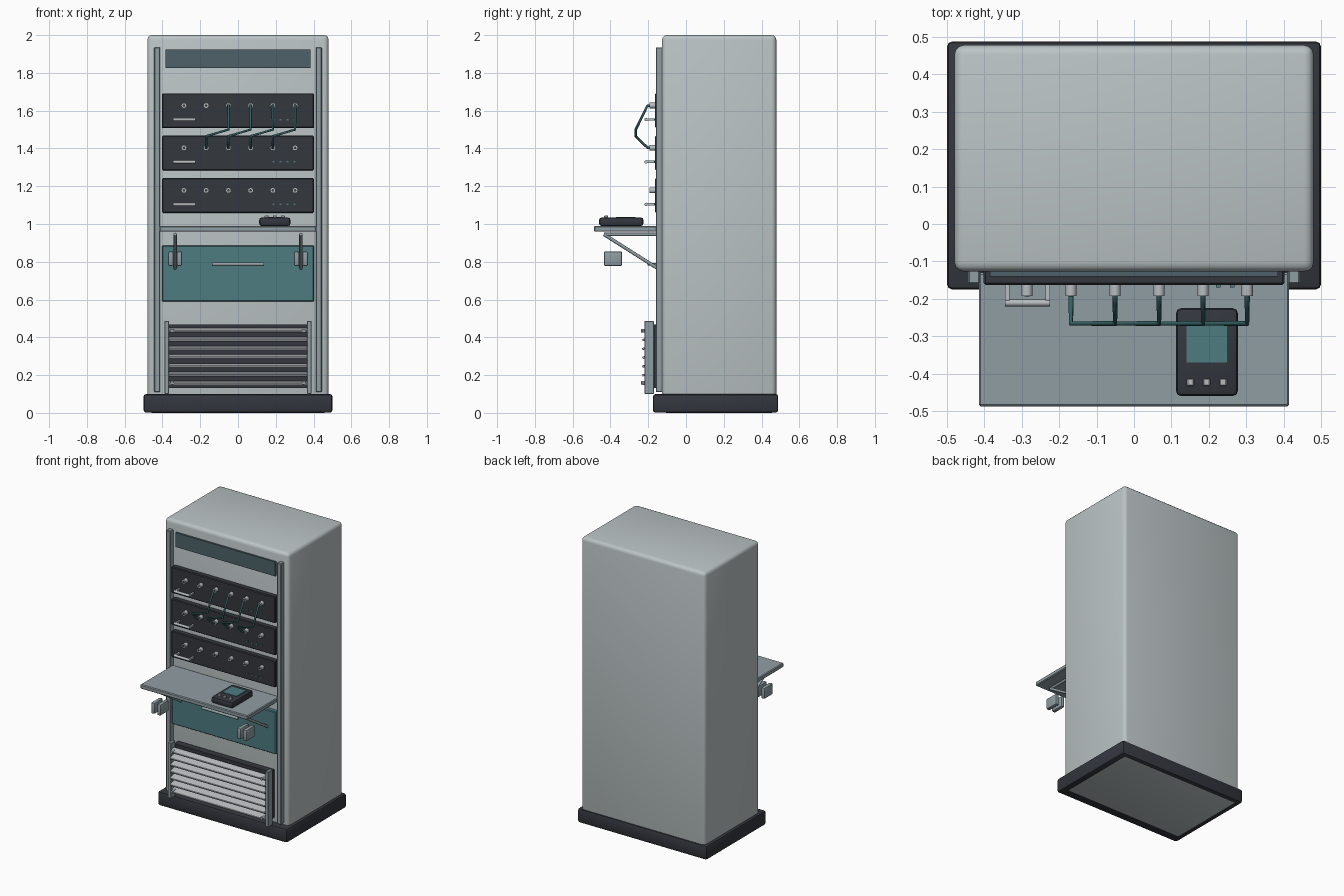
import bpy, math
from mathutils import Vector

if "Cube" in bpy.data.objects:
    bpy.data.objects.remove(bpy.data.objects["Cube"])


def mat(name, r, g, b):
    m = bpy.data.materials.new(name)
    m.diffuse_color = (r, g, b, 1)
    m.use_nodes = True
    m.node_tree.nodes["Principled BSDF"].inputs["Base Color"].default_value = m.diffuse_color
    return m


PALE = mat("pale_grey", 0.50, 0.55, 0.56)
STEEL = mat("blue_grey_steel", 0.28, 0.34, 0.37)
DARK = mat("charcoal", 0.033, 0.038, 0.048)
TEAL = mat("teal", 0.075, 0.20, 0.22)
SLATE = mat("slate", 0.075, 0.12, 0.14)
CABLE = mat("dark_teal", 0.035, 0.12, 0.125)
METAL = mat("light_metal", 0.48, 0.51, 0.53)


def finish(ob, name, material):
    ob.name = name
    ob.data.materials.clear()
    ob.data.materials.append(material)
    return ob


def box(name, x, y, z, material, bevel=0.0, segs=1, tilt=0.0):
    """Box from (min, max) pairs, with an optional rounded edge."""
    spans = (x, y, z)
    bpy.ops.mesh.primitive_cube_add(size=1, location=[(a + b) / 2 for a, b in spans])
    ob = bpy.context.object
    ob.scale = [b - a for a, b in spans]
    bpy.ops.object.transform_apply(location=False, rotation=False, scale=True)
    ob.rotation_euler.x = tilt
    if bevel:
        mod = ob.modifiers.new("rounded_edges", "BEVEL")
        mod.width, mod.segments = bevel, segs
        bpy.ops.object.modifier_apply(modifier=mod.name)
        bpy.ops.object.shade_smooth_by_angle(angle=math.radians(35))
    return finish(ob, name, material)


def rod(name, a, b, radius, material, sides=12):
    """Cylinder between two points."""
    a, b = Vector(a), Vector(b)
    bpy.ops.mesh.primitive_cylinder_add(vertices=sides, radius=radius, depth=(b - a).length,
                                        location=(a + b) / 2)
    ob = bpy.context.object
    ob.rotation_euler = (b - a).to_track_quat("Z", "Y").to_euler()
    bpy.ops.object.shade_smooth_by_angle(angle=math.radians(50))
    return finish(ob, name, material)


def tube(name, points, radius, material):
    """Round tube along a polyline."""
    cu = bpy.data.curves.new(name, "CURVE")
    cu.dimensions = "3D"
    cu.bevel_depth, cu.bevel_resolution = radius, 2
    cu.use_fill_caps = True
    sp = cu.splines.new("POLY")
    sp.points.add(len(points) - 1)
    for p, co in zip(sp.points, points):
        p.co = (*co, 1)
    ob = bpy.data.objects.new(name, cu)
    bpy.context.collection.objects.link(ob)
    return finish(ob, name, material)


# Cabinet body and plinth
box("cabinet", (-0.48, 0.48), (-0.127, 0.478), (0.0, 2.0), PALE, 0.025, 3)
box("plinth", (-0.5, 0.5), (-0.175, 0.488), (0.001, 0.10), DARK, 0.014, 2)

# Mounting rails
for s in (-1, 1):
    cx = s * 0.428
    box("rail", (cx - 0.016, cx + 0.016), (-0.16, -0.12), (0.11, 1.935), STEEL, 0.004)

# Top blanking panel
box("top_panel", (-0.385, 0.385), (-0.14, -0.12), (1.825, 1.925), SLATE)

# Equipment modules with jacks, handles and indicator lights
jack_x = [-0.286 + 0.1177 * i for i in range(6)]
for cz in (1.60, 1.376, 1.151):
    box("module", (-0.402, 0.402), (-0.163, -0.12), (cz - 0.092, cz + 0.092), DARK, 0.005)
    for x in jack_x:
        z = cz + 0.027
        rod("jack", (x, -0.16, z), (x, -0.192, z), 0.015, METAL)
        rod("jack_socket", (x, -0.19, z), (x, -0.194, z), 0.007, DARK, 8)
    z = cz - 0.047
    for x in (-0.339, -0.231):
        box("handle_post", (x - 0.006, x + 0.006), (-0.205, -0.16), (z - 0.006, z + 0.006), METAL)
    rod("handle_bar", (-0.345, -0.211, z), (-0.225, -0.211, z), 0.009, METAL)
    for i in range(4):
        x = 0.188 + 0.037 * i
        box("indicator", (x - 0.006, x + 0.006), (-0.170, -0.162), (z - 0.004, z + 0.004), TEAL)

# Patch cables, each stepping one jack to the left
for i in range(2, 6):
    a, b = jack_x[i], jack_x[i - 1]
    tube("patch_cable", [(a, -0.188, 1.628), (a, -0.205, 1.625), (a, -0.266, 1.50),
                         (b, -0.266, 1.465), (b, -0.205, 1.405), (b, -0.188, 1.402)], 0.007, CABLE)

# Work shelf with braces and hanging plates
box("shelf", (-0.415, 0.415), (-0.488, -0.13), (0.959, 0.989), STEEL, 0.005)
for s in (-1, 1):
    x = s * 0.333
    rod("shelf_arm", (x, -0.435, 0.945), (x, -0.13, 0.945), 0.009, STEEL)
    rod("shelf_brace", (x, -0.435, 0.945), (x, -0.15, 0.765), 0.009, STEEL)
    for dx in (-0.023, 0.023):
        box("hanging_plate", (x + dx - 0.014, x + dx + 0.014), (-0.435, -0.338),
            (0.778, 0.855), STEEL, 0.008, 2)

# Handheld unit on the shelf
box("handheld_body", (0.112, 0.278), (-0.46, -0.225), (0.989, 1.035), DARK, 0.014, 2)
box("handheld_screen", (0.141, 0.248), (-0.37, -0.268), (1.031, 1.038), TEAL)
for x in (0.151, 0.194, 0.238):
    box("handheld_button", (x - 0.01, x + 0.01), (-0.433, -0.413), (1.03, 1.046), METAL, 0.003)

# Drawer
box("drawer", (-0.403, 0.403), (-0.157, -0.12), (0.59, 0.886), TEAL, 0.005)
rod("drawer_handle", (-0.138, -0.196, 0.787), (0.138, -0.196, 0.787), 0.009, STEEL)
for x in (-0.11, 0.11):
    rod("drawer_handle_post", (x, -0.15, 0.787), (x, -0.196, 0.787), 0.006, STEEL, 8)

# Louvred grille
box("grille_back", (-0.372, 0.372), (-0.175, -0.12), (0.133, 0.467), DARK)
for s in (-1, 1):
    x = s * 0.377
    box("grille_post", (x - 0.012, x + 0.012), (-0.22, -0.17), (0.10, 0.487), STEEL, 0.003)
for i in range(7):
    z = 0.158 + 0.0465 * i
    box("grille_slat", (-0.366, 0.366), (-0.232, -0.182), (z - 0.006, z + 0.006), METAL,
        0.002, 1, math.radians(14))
for x in (-0.348, 0.348):
    for z in (0.16, 0.435):
        rod("grille_screw", (x, -0.2, z), (x, -0.239, z), 0.01, STEEL)
